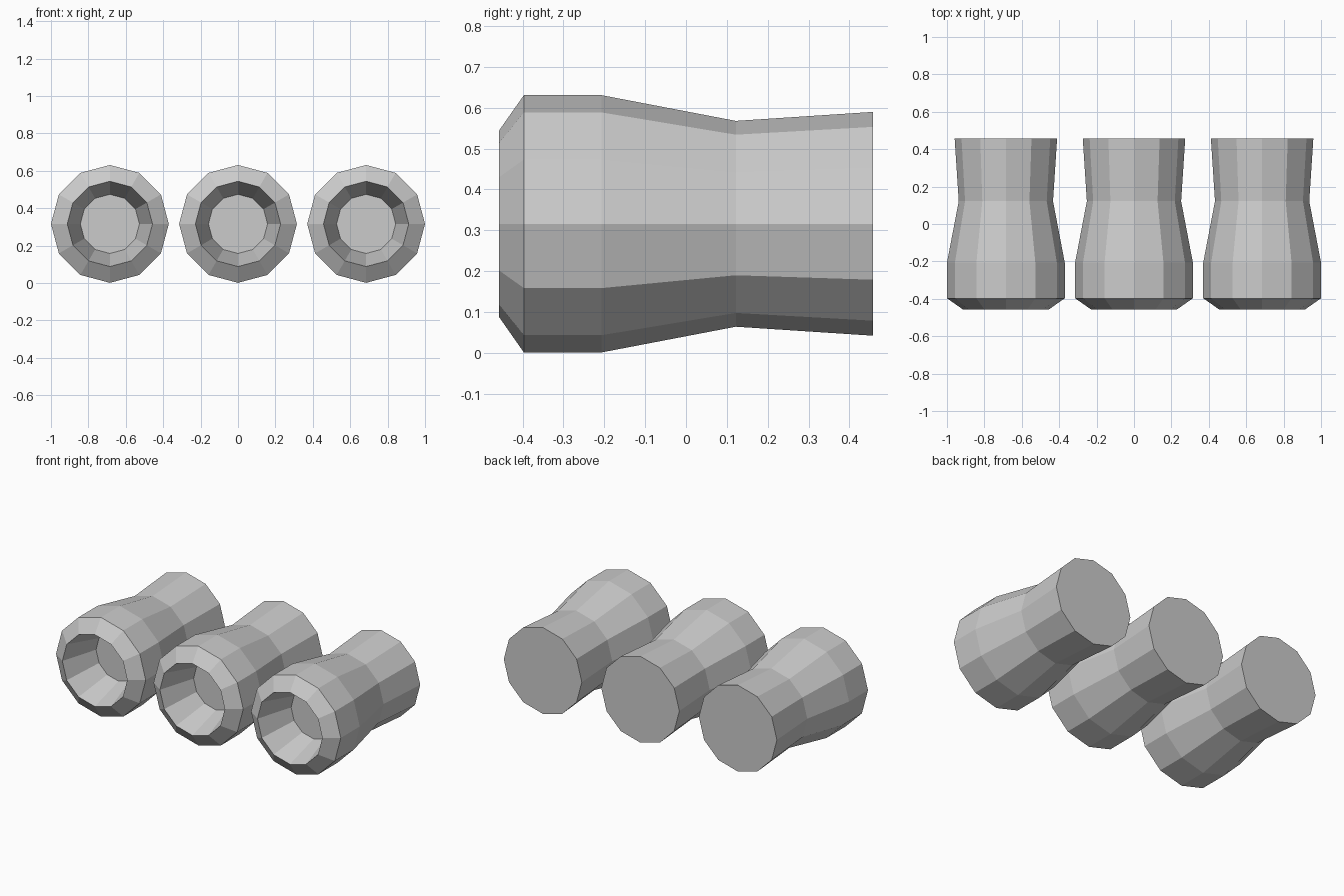
import bpy
import bmesh
from math import cos, sin, tau

cube = bpy.data.objects.get("Cube")
if cube:
    bpy.data.objects.remove(cube, do_unlink=True)

SIDES = 12
AXIS_HEIGHT = 0.316
SPACING = 0.685

# Radius and y of each ring, from the recess floor over the lip to the back
PROFILE = [
    (0.158, -0.22),
    (0.228, -0.458),
    (0.315, -0.397),
    (0.315, -0.207),
    (0.252, 0.122),
    (0.274, 0.458),
]


def make_material(name, color):
    mat = bpy.data.materials.new(name)
    mat.use_nodes = True
    mat.diffuse_color = color
    mat.node_tree.nodes["Principled BSDF"].inputs["Base Color"].default_value = color
    return mat


def make_barrel_mesh(name, material):
    bm = bmesh.new()
    rings = []
    for radius, y in PROFILE:
        angles = [tau * i / SIDES for i in range(SIDES)]
        rings.append([bm.verts.new((radius * cos(a), y, radius * sin(a))) for a in angles])

    # Walls between neighbouring rings
    for near, far in zip(rings, rings[1:]):
        for i in range(SIDES):
            j = (i + 1) % SIDES
            bm.faces.new((near[i], near[j], far[j], far[i]))

    # Recess floor and back cap
    bm.faces.new(rings[0])
    bm.faces.new(rings[-1])
    bmesh.ops.recalc_face_normals(bm, faces=bm.faces)

    mesh = bpy.data.meshes.new(name)
    bm.to_mesh(mesh)
    bm.free()
    mesh.materials.append(material)
    return mesh


grey = make_material("light_grey", (0.6, 0.6, 0.6, 1.0))
barrel = make_barrel_mesh("barrel", grey)

# Three identical barrels in a row
for name, step in (("right_barrel", -1), ("middle_barrel", 0), ("left_barrel", 1)):
    obj = bpy.data.objects.new(name, barrel)
    obj.location = (step * SPACING, 0, AXIS_HEIGHT)
    bpy.context.collection.objects.link(obj)
